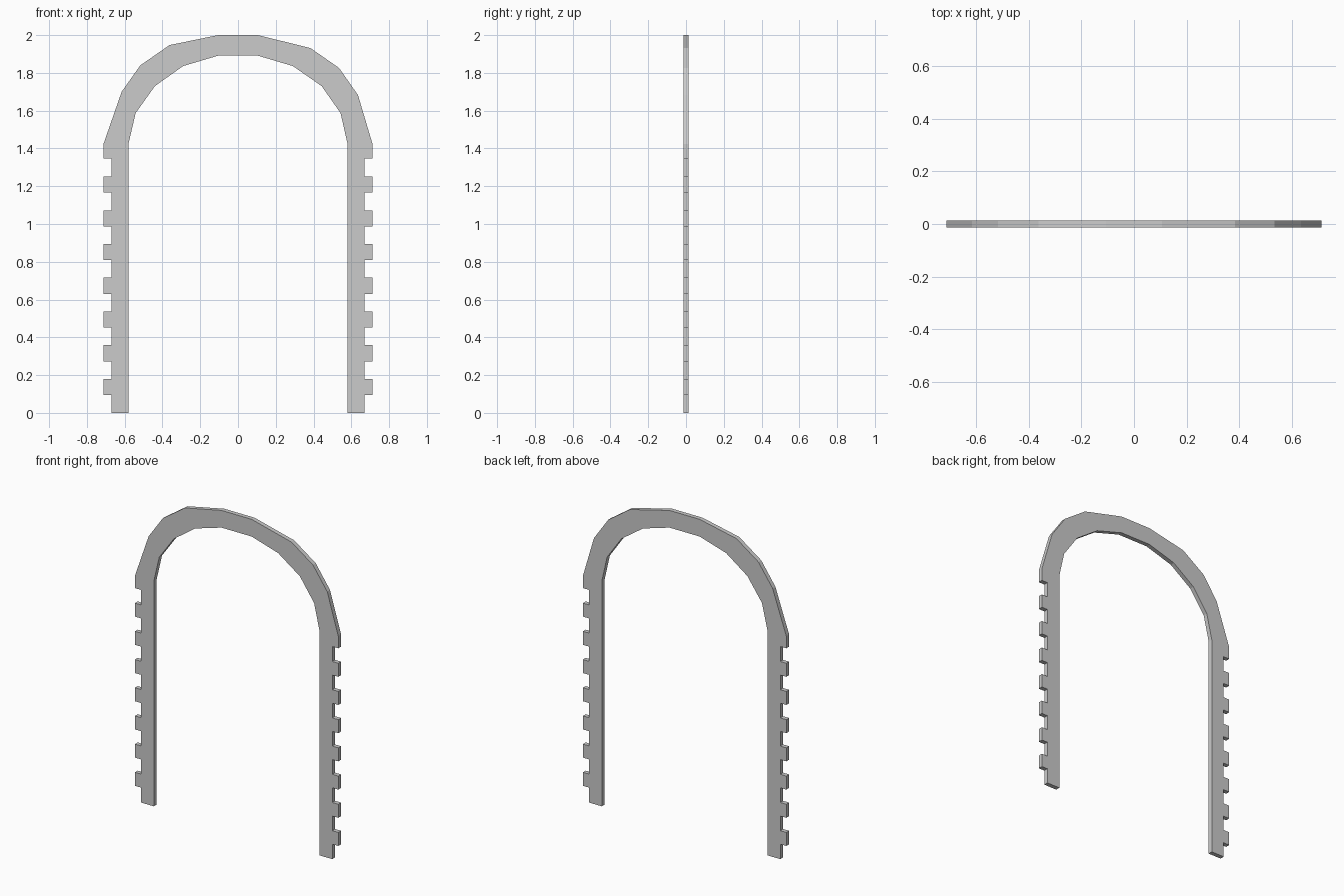
import bpy, bmesh

if "Cube" in bpy.data.objects:
    bpy.data.objects.remove(bpy.data.objects["Cube"])

HALF = 0.014            # half thickness in y
OUT, STEM, INN = 0.712, 0.67, 0.58
SPRING = 1.424          # height where the arch starts

# Outer and inner arch profiles, left to right (slightly irregular)
outer_arch = [(-OUT, SPRING), (-0.616, 1.70), (-0.517, 1.84), (-0.363, 1.947),
              (-0.106, 2.0), (0.106, 2.0), (0.384, 1.931), (0.535, 1.826),
              (0.635, 1.683), (OUT, SPRING)]
inner_arch = [(-INN, SPRING), (-0.542, 1.587), (-0.44, 1.73), (-0.291, 1.836),
              (-0.106, 1.891), (0.106, 1.891), (0.291, 1.836), (0.443, 1.73),
              (0.543, 1.587), (INN, SPRING)]


# Toothed outer edge of the right leg, from top to bottom
def leg_edge():
    pts = [(OUT, 1.346), (STEM, 1.346)]
    for i in reversed(range(7)):
        top = 0.18 + 0.1785 * i
        bottom = top - 0.0855
        pts += [(STEM, top), (OUT, top), (OUT, bottom), (STEM, bottom)]
    return pts + [(STEM, 0)]


right = leg_edge()
left = [(-x, z) for x, z in reversed(right)]
outline = (outer_arch + right + [(INN, 0)] + inner_arch[::-1]
           + [(-INN, 0)] + left)

# Extrude the outline into a thin plate
bm = bmesh.new()
face = bm.faces.new([bm.verts.new((x, -HALF, z)) for x, z in outline])
res = bmesh.ops.extrude_face_region(bm, geom=[face], use_keep_orig=True)
moved = [g for g in res["geom"] if isinstance(g, bmesh.types.BMVert)]
bmesh.ops.translate(bm, verts=moved, vec=(0, 2 * HALF, 0))
bmesh.ops.recalc_face_normals(bm, faces=bm.faces[:])
bmesh.ops.triangulate(bm, faces=[f for f in bm.faces if len(f.verts) > 4])
mesh = bpy.data.meshes.new("door_arch_trim")
bm.to_mesh(mesh)
bm.free()
obj = bpy.data.objects.new("door_arch_trim", mesh)
bpy.context.collection.objects.link(obj)
